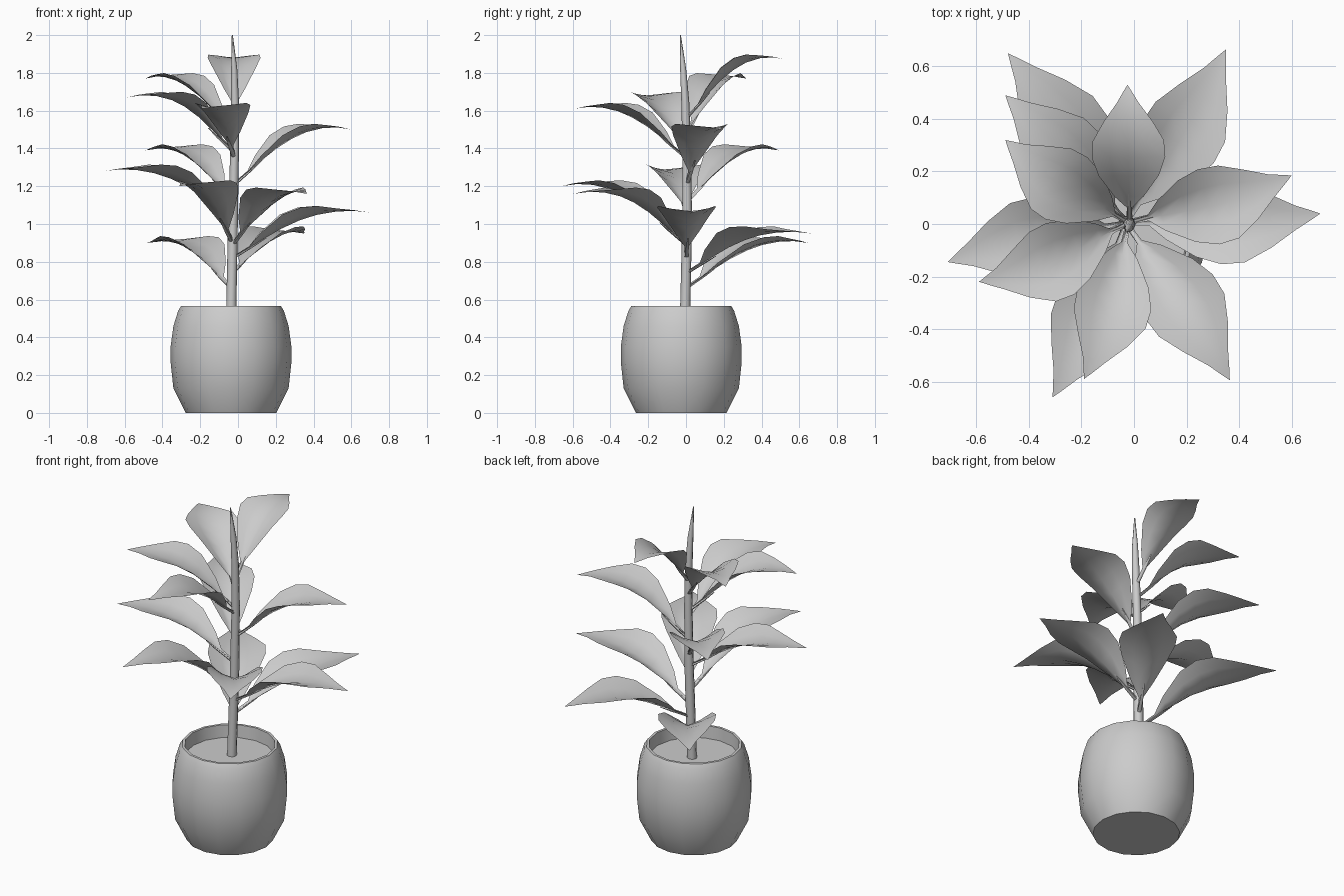
import bpy
import bmesh
import math
from mathutils import Vector

old = bpy.data.objects.get("Cube")
if old:
    bpy.data.objects.remove(old, do_unlink=True)

# One matte grey for the whole plant
grey = bpy.data.materials.new("light grey")
grey.use_nodes = True
COLOUR = (0.6, 0.6, 0.6, 1)
grey.diffuse_color = COLOUR
grey.node_tree.nodes["Principled BSDF"].inputs["Base Color"].default_value = COLOUR


def finish(bm, name, angle):
    """Turn a bmesh into a smooth-shaded object."""
    mesh = bpy.data.meshes.new(name)
    bm.to_mesh(mesh)
    bm.free()
    mesh.materials.append(grey)
    obj = bpy.data.objects.new(name, mesh)
    bpy.context.collection.objects.link(obj)
    bpy.ops.object.select_all(action="DESELECT")
    obj.select_set(True)
    bpy.context.view_layer.objects.active = obj
    bpy.ops.object.shade_smooth_by_angle(angle=math.radians(angle))
    return obj


def loft(bm, rings, closed=True):
    """Skin a list of point rows; closed rows form a tube."""
    rows = [[bm.verts.new(p) for p in ring] for ring in rings]
    for low, high in zip(rows, rows[1:]):
        n = len(low)
        for i in range(n if closed else n - 1):
            j = (i + 1) % n
            bm.faces.new((low[i], low[j], high[j], high[i]))
    return rows


def circle(centre, radius, sides):
    return [Vector(centre) + Vector((math.cos(a), math.sin(a), 0)) * radius
            for a in (math.tau * i / sides for i in range(sides))]


def sample(points, t):
    """Linear lookup in a list of (position, value) pairs."""
    for (a, u), (b, v) in zip(points, points[1:]):
        if t <= b:
            return u + (v - u) * (t - a) / (b - a)
    return points[-1][1]


# Pot with rim, and soil disc set inside it
POT_X, POT_Y = -0.037, -0.025
POT_PROFILE = [(0.24, 0), (0.305, 0.13), (0.32, 0.27), (0.32, 0.35), (0.305, 0.46),
               (0.28, 0.54), (0.265, 0.565), (0.25, 0.565), (0.245, 0.49)]
bm = bmesh.new()
pot_rows = loft(bm, [circle((POT_X, POT_Y, z), r, 16) for r, z in POT_PROFILE])
bm.faces.new(pot_rows[0][::-1])
finish(bm, "pot", 32)

bm = bmesh.new()
soil_ring = [bm.verts.new(p) for p in circle((POT_X, POT_Y, 0.49), 0.247, 16)]
bm.faces.new(soil_ring)
finish(bm, "soil", 30)

# Slightly bent stem, tapering to the closed bud at the top
STEM = [(-0.037, -0.006, 0.48, 0.027), (-0.027, 0.006, 1, 0.026), (-0.018, 0.004, 1.4, 0.023),
        (-0.016, -0.004, 1.65, 0.021), (-0.02, -0.015, 1.82, 0.016), (-0.03, -0.03, 2, 0.003)]
bm = bmesh.new()
stem_rows = loft(bm, [circle((x, y, z), r, 8) for x, y, z, r in STEM])
bm.faces.new(stem_rows[-1])
finish(bm, "stem", 50)

# Shared leaf curves along the length: half width, height, fold of the halves
WIDTH = [(0, 0.05), (0.12, 0.07), (0.2, 0.4), (0.35, 0.82), (0.48, 1), (0.6, 0.97),
         (0.74, 0.66), (0.87, 0.3), (0.95, 0.12), (1, 0)]
RISE = [(0, 0), (0.15, 0.28), (0.3, 0.57), (0.45, 0.8), (0.6, 0.95), (0.75, 1.03),
        (0.88, 1.04), (1, 1)]
FOLD = [(0, 0.8), (0.3, 0.65), (0.5, 0.42), (0.75, 0.15), (1, 0)]
ACROSS = [-1, -0.5, 0, 0.5, 1]
STATIONS = [t for t, _ in WIDTH]


def stem_at(z):
    return Vector([sample([(p[2], p[k]) for p in STEM], z) for k in (0, 1)] + [z])


def leaf(name, tip, base_z, sway):
    """Folded, arching leaf from the stem to its tip."""
    base = stem_at(base_z)
    reach = Vector(tip) - base
    rise = reach.z
    reach.z = 0
    side = Vector((-reach.y, reach.x, 0)).normalized()
    half = 0.1 + 0.075 * reach.length
    rows = []
    for t in STATIONS:
        w = half * sample(WIDTH, t)
        mid = base + reach * t + side * sway * math.sin(math.pi * t ** 1.4)
        mid.z += rise * sample(RISE, t)
        fold = sample(FOLD, t)
        rows.append([mid + side * s * w + Vector((0, 0, fold * w * abs(s) ** 1.3))
                     for s in ACROSS])
    bm = bmesh.new()
    loft(bm, rows, closed=False)
    bmesh.ops.remove_doubles(bm, verts=bm.verts, dist=0.0005)

    # Thin leaf stalk under the narrow start of the blade
    stalk = [base + reach * t + Vector((0, 0, rise * sample(RISE, t) - 0.004))
             for t in (0, 0.15, 0.24)]
    loft(bm, [circle(p, r, 6) for p, r in zip(stalk, (0.012, 0.009, 0.003))])
    finish(bm, name, 60)


# Leaves from top to bottom: tip, height on the stem, sideways bend
LEAVES = [
    ((-0.025, 0.53, 1.87), 1.56, 0),
    ((-0.49, 0.32, 1.77), 1.48, 0.025),
    ((-0.59, -0.22, 1.67), 1.38, 0.035),
    ((-0.19, -0.59, 1.61), 1.35, 0.03),
    ((0.6, 0.185, 1.5), 1.21, -0.03),
    ((-0.49, 0.49, 1.39), 1.12, -0.01),
    ((-0.71, -0.145, 1.28), 1.05, -0.02),
    ((-0.31, -0.66, 1.2), 0.9, 0.02),
    ((0.365, -0.595, 1.16), 0.89, 0.015),
    ((0.71, 0.04, 1.06), 0.82, -0.02),
    ((0.35, 0.665, 0.95), 0.74, -0.02),
    ((-0.48, 0.65, 0.9), 0.66, -0.02),
]
for number, (tip, base_z, sway) in enumerate(LEAVES, 1):
    leaf(f"leaf_{number}", tip, base_z, sway)
